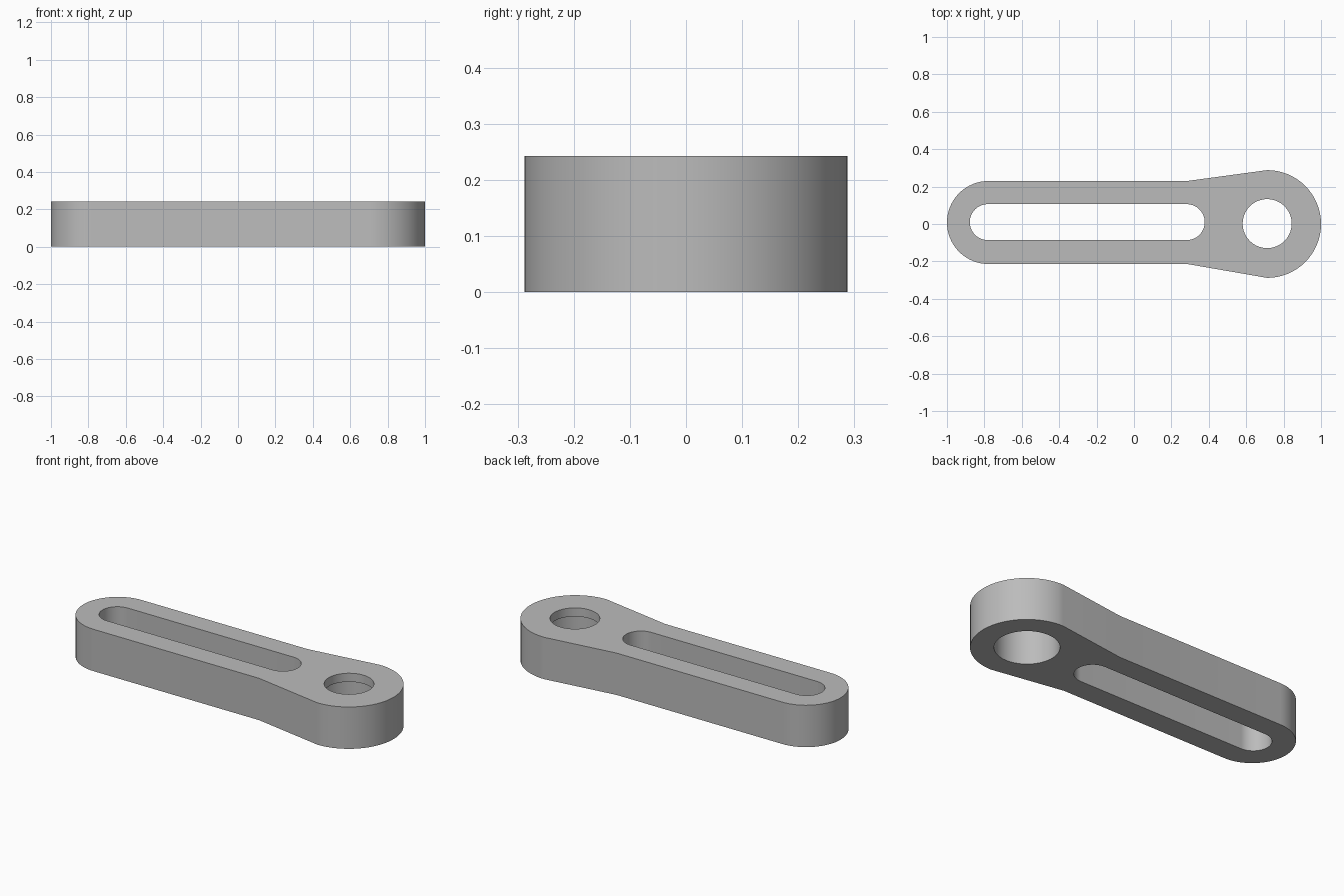
import bpy
import bmesh
from math import cos, sin, radians

HEIGHT = 0.243
BORE_X = 0.712
LIP = 0.05  # thickness of the narrow rim at the top of the bore

if "Cube" in bpy.data.objects:
    bpy.data.objects.remove(bpy.data.objects["Cube"])

grey = bpy.data.materials.new("plain grey")
grey.use_nodes = True
colour = (0.5, 0.5, 0.5, 1)
grey.diffuse_color = colour
grey.node_tree.nodes["Principled BSDF"].inputs["Base Color"].default_value = colour


def arc(cx, cy, r, start, end, steps=32):
    """Points along a circular arc, both ends included."""
    angles = [radians(start + (end - start) * i / steps) for i in range(steps + 1)]
    return [(cx + r * cos(a), cy + r * sin(a)) for a in angles]


def prism(name, outline, z0, z1):
    """Closed outline extruded from z0 to z1."""
    bm = bmesh.new()
    base = bm.faces.new([bm.verts.new((x, y, z0)) for x, y in outline])
    top = bmesh.ops.extrude_face_region(bm, geom=[base])["geom"]
    moved = [v for v in top if isinstance(v, bmesh.types.BMVert)]
    bmesh.ops.translate(bm, verts=moved, vec=(0, 0, z1 - z0))
    bmesh.ops.recalc_face_normals(bm, faces=bm.faces)
    mesh = bpy.data.meshes.new(name)
    bm.to_mesh(mesh)
    bm.free()
    mesh.materials.append(grey)
    obj = bpy.data.objects.new(name, mesh)
    bpy.context.collection.objects.link(obj)
    return obj


# Arm body: wide round head, tapering neck, straight bar with a round end
head = arc(BORE_X, 0, 0.288, -90, 90)
tail = arc(-0.778, 0.008, 0.222, 90, 270)
body = prism("slotted_arm", head + [(0.285, 0.23)] + tail + [(0.285, -0.214)], 0, HEIGHT)

# Cutters: long slot, narrow bore through the top, wider bore from below
slot = arc(0.282, 0.01, 0.096, -90, 90) + arc(-0.782, 0.01, 0.096, 90, 270)
narrow = arc(BORE_X, 0.002, 0.131, 0, 360, 64)[:-1]
wide = arc(BORE_X, 0.002, 0.168, 0, 360, 64)[:-1]
cutters = [
    prism("slot_cutter", slot, -0.1, HEIGHT + 0.1),
    prism("wide_bore_cutter", wide, -0.1, HEIGHT - LIP),
    prism("narrow_bore_cutter", narrow, 0.1, HEIGHT + 0.1),
]

bpy.ops.object.select_all(action="DESELECT")
bpy.context.view_layer.objects.active = body
body.select_set(True)
for cutter in cutters:
    cutter.hide_render = True
    cut = body.modifiers.new(cutter.name, "BOOLEAN")
    cut.operation = "DIFFERENCE"
    cut.solver = "EXACT"
    cut.object = cutter
    bpy.ops.object.modifier_apply(modifier=cut.name)
    bpy.data.objects.remove(cutter)

bpy.ops.object.shade_smooth_by_angle(angle=radians(30))
